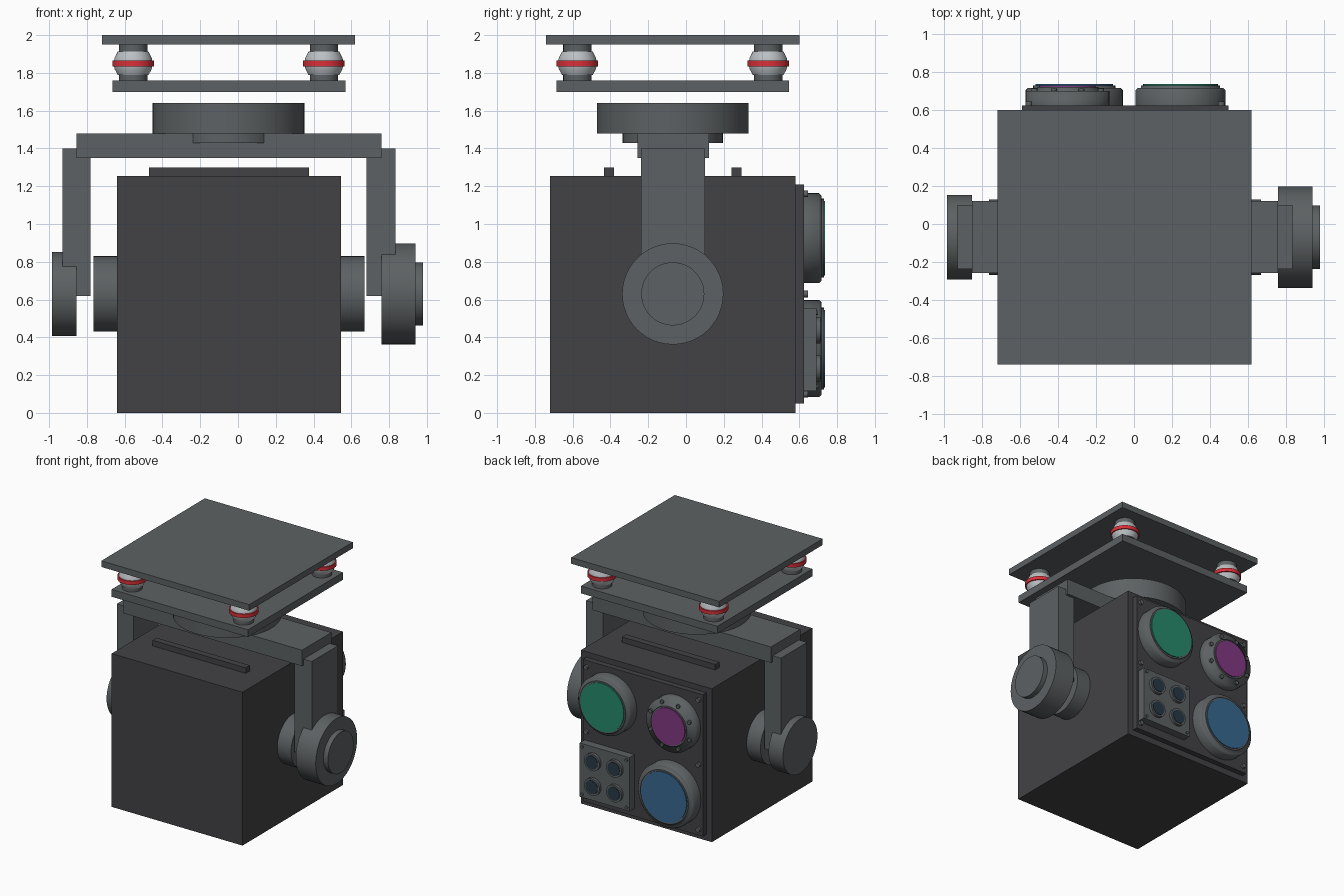
import bpy, bmesh, math
from mathutils import Matrix, Vector

if "Cube" in bpy.data.objects:
    bpy.data.objects.remove(bpy.data.objects["Cube"])

CX, CY = -0.05, -0.07      # gimbal axis in plan
PZ = 0.63                  # pitch axis height


def mat(name, rgb):
    m = bpy.data.materials.new(name)
    m.diffuse_color = (*rgb, 1)
    m.use_nodes = True
    m.node_tree.nodes["Principled BSDF"].inputs["Base Color"].default_value = m.diffuse_color
    return m


DARK = mat("dark_grey", (0.055, 0.055, 0.06))
GREY = mat("mid_grey", (0.11, 0.12, 0.125))
RUBBER = mat("light_grey", (0.5, 0.53, 0.55))
RED = mat("red", (0.7, 0.03, 0.04))
GREEN = mat("green_glass", (0.02, 0.25, 0.15))
PURPLE = mat("purple_glass", (0.22, 0.04, 0.22))
BLUE = mat("blue_glass", (0.04, 0.14, 0.28))
NAVY = mat("navy_glass", (0.02, 0.04, 0.06))

AXES = {"X": Matrix.Rotation(math.pi / 2, 4, "Y"),
        "Y": Matrix.Rotation(-math.pi / 2, 4, "X"),
        "Z": Matrix.Identity(4)}


def finish(bm, name, material):
    bmesh.ops.recalc_face_normals(bm, faces=bm.faces)
    me = bpy.data.meshes.new(name)
    bm.to_mesh(me)
    bm.free()
    ob = bpy.data.objects.new(name, me)
    bpy.context.collection.objects.link(ob)
    me.materials.append(material)
    return ob


def box(name, x, y, z, material=GREY):
    bm = bmesh.new()
    bmesh.ops.create_cube(bm, size=1)
    for v in bm.verts:
        v.co = Vector([(r[0] + r[1]) / 2 + c * (r[1] - r[0]) for r, c in zip((x, y, z), v.co)])
    return finish(bm, name, material)


def lathe(name, pos, axis, profile, material=GREY, sides=48):
    """Closed solid of revolution from (radius, distance along axis) points."""
    bm = bmesh.new()
    rings = [[bm.verts.new((r * math.cos(2 * math.pi * i / sides),
                            r * math.sin(2 * math.pi * i / sides), t))
              for i in range(sides)] for r, t in profile]
    for a, b in zip(rings, rings[1:]):
        for i in range(sides):
            j = (i + 1) % sides
            bm.faces.new((a[i], a[j], b[j], b[i])).smooth = True
    bm.faces.new(rings[0])
    bm.faces.new(rings[-1])
    bm.transform(Matrix.Translation(pos) @ AXES[axis])
    for e in bm.edges:
        if len(e.link_faces) == 2 and e.calc_face_angle(0) > math.radians(30):
            e.smooth = False
    return finish(bm, name, material)


def cyl(name, pos, axis, r, t0, t1, material=GREY, sides=48):
    return lathe(name, pos, axis, [(r, t0), (r, t1)], material, sides)


# Vibration mount: two plates joined by four dampers
box("top_plate", (-0.72, 0.62), (-0.74, 0.60), (1.95, 2.0))
box("lower_plate", (-0.665, 0.57), (-0.685, 0.545), (1.70, 1.76))
for sx in (-1, 1):
    for sy in (-1, 1):
        p = (CX + sx * 0.505, CY + sy * 0.505, 0)
        cyl("damper_stem", p, "Z", 0.075, 1.76, 1.95)
        lathe("damper_rubber", p, "Z", [(0.082, 1.79), (0.098, 1.82), (0.104, 1.85),
                                        (0.098, 1.88), (0.082, 1.912)], RUBBER)
        cyl("damper_ring", p, "Z", 0.11, 1.835, 1.865, RED)

# Yaw motor and yoke
cyl("yaw_motor", (CX, CY, 0), "Z", 0.402, 1.48, 1.64, sides=64)
cyl("yaw_hub", (CX, CY, 0), "Z", 0.265, 1.43, 1.481)
box("yoke_bar", (-0.855, 0.76), (-0.257, 0.122), (1.35, 1.48))
box("left_arm", (-0.93, -0.78), (-0.238, 0.10), (0.62, 1.40))
box("right_arm", (0.68, 0.835), (-0.238, 0.10), (0.62, 1.40))

# Pitch motors
axle = (0, CY, PZ)
cyl("left_bearing", axle, "X", 0.223, -0.985, -0.855)
cyl("right_motor", axle, "X", 0.268, 0.76, 0.94)
cyl("right_motor_cap", axle, "X", 0.167, 0.93, 0.98)
cyl("left_hub", axle, "X", 0.2, -0.765, -0.63)
cyl("right_hub", axle, "X", 0.2, 0.535, 0.67)

# Camera body, top rails and sensor panel
box("camera_body", (-0.64, 0.545), (-0.72, 0.58), (0, 1.255), DARK)
for y in (-0.435, 0.24):
    box("top_rail", (-0.47, 0.375), (y, y + 0.055), (1.25, 1.30), DARK)
box("sensor_panel", (-0.59, 0.497), (0.57, 0.625), (0.05, 1.21), DARK)
for x in (-0.555, 0.46):
    for z in (0.10, 0.63, 1.16):
        cyl("panel_bolt", (x, 0, z), "Y", 0.018, 0.62, 0.645, sides=16)

# Large lenses: stepped housing with a recessed-edge glass disc
for name, x, z, r, g, glass in (("green", 0.245, 0.925, 0.238, 0.197, GREEN),
                                ("blue", -0.315, 0.34, 0.257, 0.205, BLUE)):
    lathe(name + "_lens_housing", (x, 0, z), "Y",
          [(r, 0.62), (r, 0.705), (r - 0.012, 0.717), (g + 0.012, 0.717), (g + 0.012, 0.73)], GREY)
    cyl(name + "_lens_glass", (x, 0, z), "Y", g, 0.72, 0.737, glass)

# Small lens with bolted flange
px, pz = -0.35, 0.925
lathe("purple_lens_housing", (px, 0, pz), "Y",
      [(0.22, 0.62), (0.22, 0.70), (0.162, 0.70), (0.162, 0.722)])
cyl("purple_lens_glass", (px, 0, pz), "Y", 0.15, 0.71, 0.73, PURPLE)
for i in range(8):
    a = math.pi * (i + 0.5) / 4
    cyl("flange_bolt", (px + 0.19 * math.cos(a), 0, pz + 0.19 * math.sin(a)), "Y",
        0.016, 0.69, 0.713, sides=16)

# Four-eye sensor block
box("sensor_block", (0.03, 0.48), (0.62, 0.69), (0.115, 0.555))
for x in (0.155, 0.355):
    for z in (0.235, 0.437):
        cyl("small_lens_ring", (x, 0, z), "Y", 0.07, 0.68, 0.713, sides=32)
        cyl("small_lens_glass", (x, 0, z), "Y", 0.055, 0.70, 0.717, NAVY, 32)
for x in (0.055, 0.455):
    for z in (0.14, 0.53):
        cyl("block_bolt", (x, 0, z), "Y", 0.012, 0.68, 0.70, sides=12)
